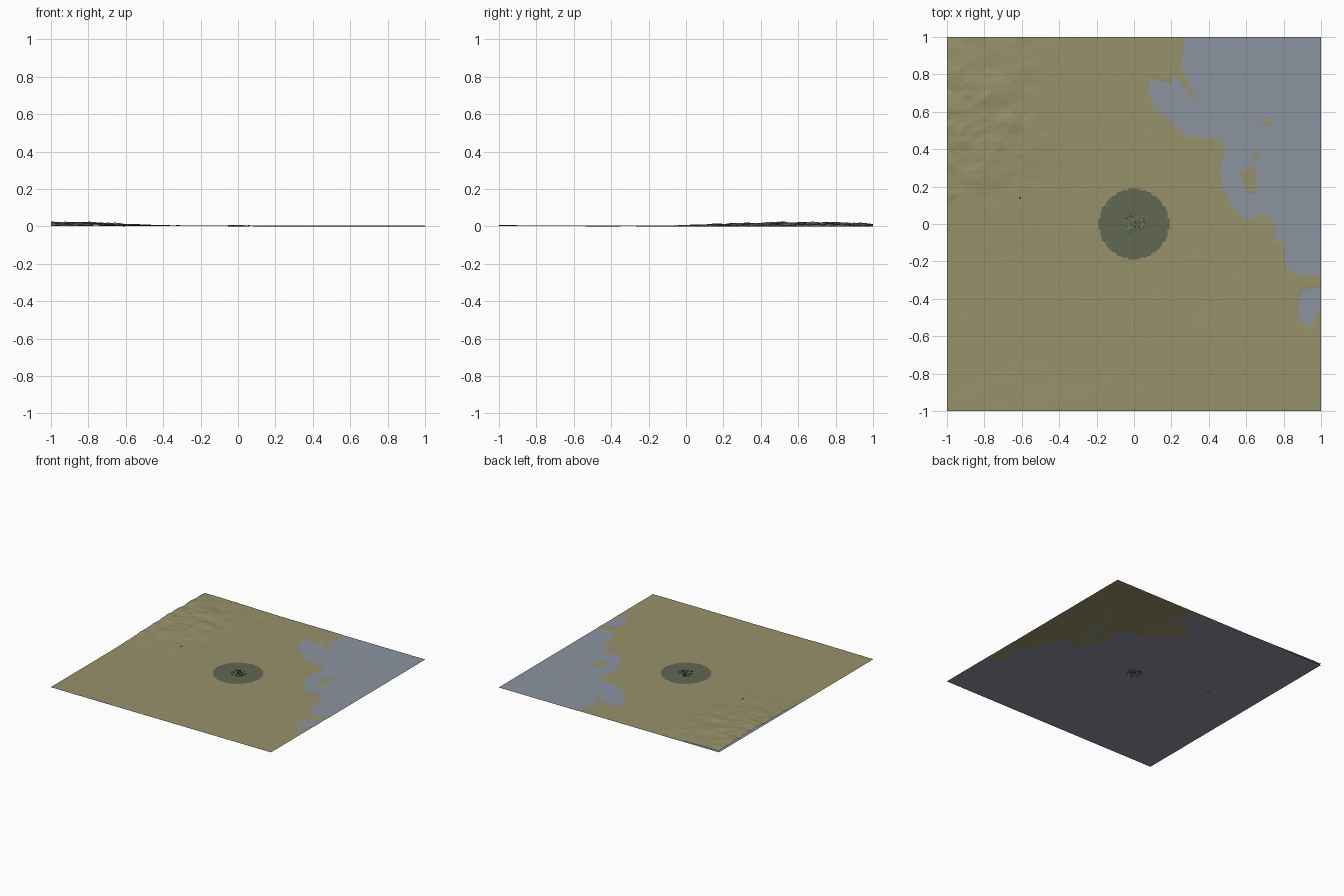
import bpy, bmesh, math, random
from mathutils import Vector, noise

if "Cube" in bpy.data.objects:
    bpy.data.objects.remove(bpy.data.objects["Cube"], do_unlink=True)

random.seed(4)
SEA = 0.002          # water level above the sea bed
DISC_RADIUS = 0.187


def material(name, color):
    mat = bpy.data.materials.new(name)
    mat.use_nodes = True
    mat.diffuse_color = (*color, 1)
    mat.node_tree.nodes["Principled BSDF"].inputs["Base Color"].default_value = (*color, 1)
    return mat


def add_object(name, bm, *mats):
    mesh = bpy.data.meshes.new(name)
    bm.to_mesh(mesh)
    bm.free()
    for mat in mats:
        mesh.materials.append(mat)
    obj = bpy.data.objects.new(name, mesh)
    bpy.context.collection.objects.link(obj)
    return obj


olive = material("olive land", (0.31, 0.285, 0.143))
blue = material("grey blue water", (0.265, 0.295, 0.35))
green = material("dark green ground", (0.12, 0.136, 0.086))
dark = material("dark building", (0.04, 0.045, 0.04))
pale = material("pale building", (0.25, 0.26, 0.24))

# Shore outlines: bay, inlet, then islands (a loop inside a loop is land)
bay = [(.26, 1.3), (.265, .95), (.25, .84), (.36, .62), (.19, .83), (.21, .76), (.16, .76),
       (.09, .78), (.07, .72), (.1, .64), (.17, .57), (.28, .47), (.38, .47), (.46, .45),
       (.49, .4), (.46, .32), (.47, .21), (.52, .1), (.6, .015), (.65, .05), (.7, .05),
       (.76, 0), (.74, -.08), (.8, -.1), (.81, -.22), (.86, -.27), (1.3, -.29), (1.3, 1.3)]
inlet = [(1.3, -.34), (.98, -.34), (.9, -.35), (.88, -.41), (.88, -.49), (.92, -.55),
         (.96, -.54), (.98, -.46), (1.3, -.44)]
islands = [[(.56, .27), (.65, .33), (.65, .17), (.61, .16)],
           [(.69, .58), (.74, .54), (.69, .52)],
           [(.66, .42), (.66, .35), (.62, .34)]]
shore = []
for loop in [bay, inlet, *islands]:
    shore += [(*a, *b) for a, b in zip(loop, loop[1:] + loop[:1])]


def shore_distance(x, y):
    """Distance to the shore, negative over water."""
    best, wet = 9, False
    for ax, ay, bx, by in shore:
        dx, dy, px, py = bx - ax, by - ay, x - ax, y - ay
        t = min(1, max(0, (px * dx + py * dy) / (dx * dx + dy * dy)))
        best = min(best, (px - t * dx) ** 2 + (py - t * dy) ** 2)
        if (ay > y) != (by > y) and px < dx * py / dy:
            wet = not wet
    return -math.sqrt(best) if wet else math.sqrt(best)


def ramp(value, low, high):
    t = min(1, max(0, (value - low) / (high - low)))
    return t * t * (3 - 2 * t)


def hump(x, y, cx, cy, wx, wy):
    return math.exp(-((x - cx) / wx) ** 2 - ((y - cy) / wy) ** 2)


def height(x, y):
    d = shore_distance(x, y)
    if d < 0:
        return max(0, SEA + 0.1 * d)
    # rough uplands, a low hill and a gently rolling plain
    ridge = 0.5 + 0.5 * noise.fractal(Vector((x * 7, y * 9, 2)), 0.9, 2.1, 4)
    roll = noise.fractal(Vector((x * 6, y * 6, 5)), 1, 2, 3)
    upland = ramp(-x, 0.2, 1) * ramp(y, -0.25, 0.6) * (1 - 0.5 * ramp(y, 0.7, 1.05))
    hill = hump(x, y, -.55, -1, .35, .2) + 0.4 * hump(x, y, .45, -.5, .25, .2)
    relief = 0.019 * upland * (0.45 + ridge) + 0.003 * hill * (0.6 + ridge)
    relief += 0.0007 * (1 + roll) * ramp(math.hypot(x, y), 0.1, 0.3)
    return SEA + min(0.1 * d, 0.001) + max(0, relief) * ramp(d, 0, 0.15)


# Land with the dark round ground in the middle
bm = bmesh.new()
bmesh.ops.create_grid(bm, x_segments=200, y_segments=200, size=1)
for v in bm.verts:
    v.co.z = height(v.co.x, v.co.y)
for f in bm.faces:
    f.smooth = True
    if f.calc_center_median().xy.length < DISC_RADIUS:
        f.material_index = 1
add_object("land", bm, olive, green)

# Water sheet under the whole land
bm = bmesh.new()
bmesh.ops.create_grid(bm, x_segments=1, y_segments=1, size=1)
for v in bm.verts:
    v.co.z = SEA
add_object("water", bm, blue)


def add_block(bm, x, y, width, depth, top, slot):
    made = bmesh.ops.create_cube(bm, size=1)["verts"]
    for v in made:
        v.co = (x + v.co.x * width, y + v.co.y * depth, (v.co.z + 0.5) * top)
    for f in {f for v in made for f in v.link_faces}:
        f.material_index = slot


# Cluster of tiny buildings at the centre and one lone hut
bm = bmesh.new()
for i in range(90):
    angle, r = random.uniform(0, math.tau), 0.06 * random.random() ** 0.7
    add_block(bm, r * math.cos(angle), r * math.sin(angle), random.uniform(.003, .007),
              random.uniform(.003, .007), random.uniform(.004, .007), i % 3 // 2)
add_block(bm, -.61, .14, .01, .01, height(-.61, .14) + .002, 0)
add_object("buildings", bm, dark, pale)
